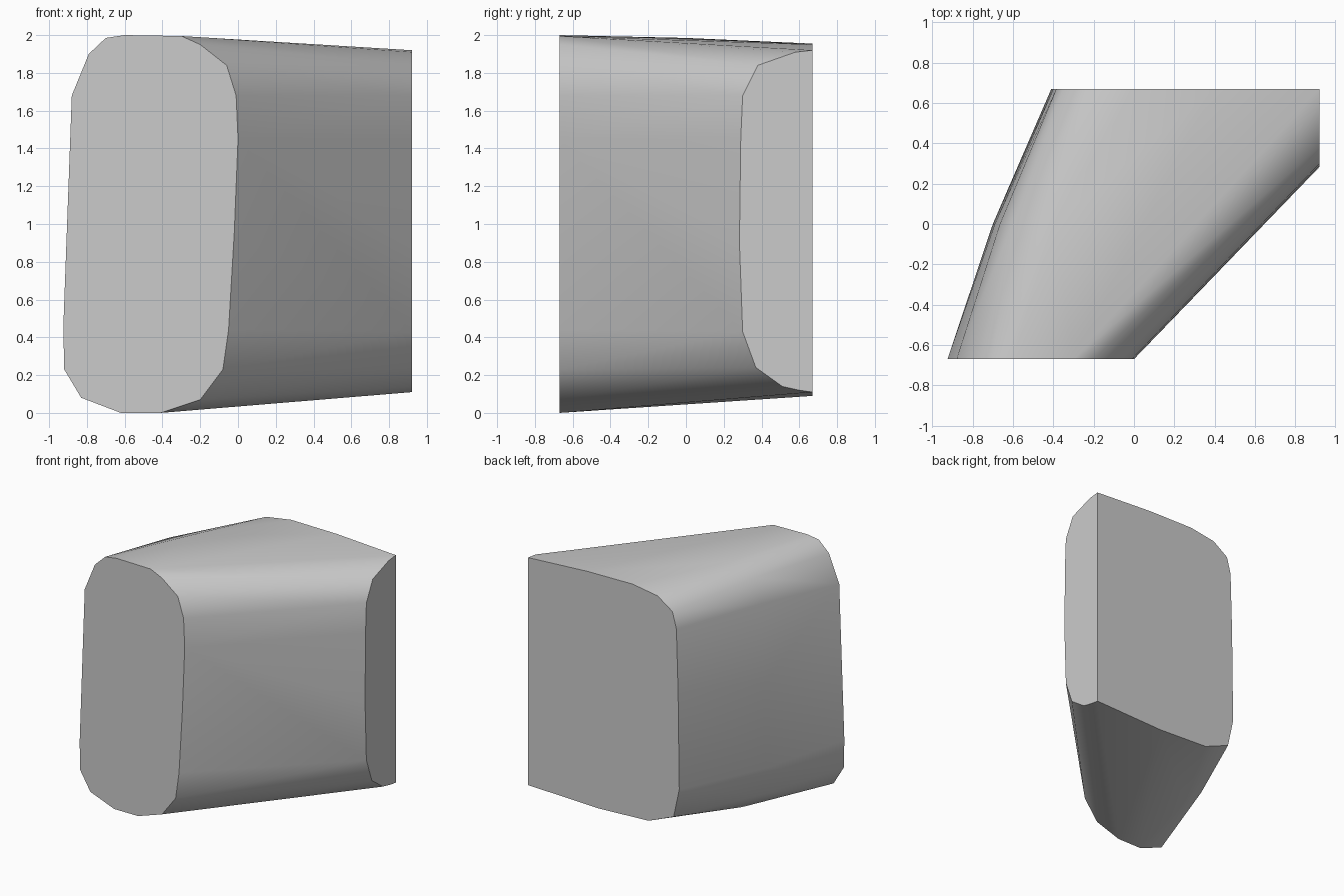
import bpy
import bmesh

if "Cube" in bpy.data.objects:
    bpy.data.objects.remove(bpy.data.objects["Cube"])

X_END, Y_END = 0.92, 0.67

# Single plain grey
grey = bpy.data.materials.new("plain grey")
grey.use_nodes = True
colour = (0.6, 0.6, 0.6, 1)
grey.diffuse_color = colour
grey.node_tree.nodes["Principled BSDF"].inputs["Base Color"].default_value = colour

# Rounded front end, as x and z
front = [(-0.88, 1.68), (-0.79, 1.9), (-0.7, 1.985), (-0.6, 2), (-0.3, 1.995),
         (-0.2, 1.95), (-0.06, 1.84), (-0.01, 1.68), (0, 1.45), (-0.02, 0.95),
         (-0.05, 0.44), (-0.08, 0.23), (-0.2, 0.07), (-0.41, 0), (-0.62, 0),
         (-0.83, 0.08), (-0.92, 0.23), (-0.925, 0.45)]
# Flat back, as x and z
back = [(X_END, 1.92), (0.4, 1.95), (0, 1.955), (-0.22, 1.92), (-0.35, 1.83),
        (-0.385, 1.7), (-0.4, 1.2), (-0.41, 0.43), (-0.36, 0.2), (-0.14, 0.11),
        (0.3, 0.09), (X_END, 0.11)]
# Flat side end, as y and z
side = [(0.58, 1.91), (0.38, 1.84), (0.3, 1.68), (0.29, 1.45), (0.283, 0.9),
        (0.3, 0.43), (0.37, 0.24), (0.51, 0.14), (0.6, 0.12)]
# Gentle outward bow halfway along the curved wall
bow = [(-0.4, 1.985), (-0.6, 1.91), (-0.665, 1.72), (-0.69, 1.1), (-0.7, 0.42),
       (-0.66, 0.2), (-0.5, 0.06)]

points = [(x, -Y_END, z) for x, z in front]
points += [(x, Y_END, z) for x, z in back]
points += [(X_END, y, z) for y, z in side]
points += [(x, 0, z) for x, z in bow]

# Stretch one convex skin over the profiles
bm = bmesh.new()
for p in points:
    bm.verts.new(p)
hull = bmesh.ops.convex_hull(bm, input=bm.verts)
loose = [v for v in bm.verts if not v.link_faces]
bmesh.ops.delete(bm, geom=loose, context="VERTS")
bmesh.ops.recalc_face_normals(bm, faces=bm.faces)
bmesh.ops.dissolve_limit(bm, angle_limit=0.005, verts=[], edges=bm.edges)


def is_cap(face):
    n = face.normal
    return n.y < -0.999 or n.y > 0.999 or n.x > 0.999


# Smooth walls meeting flat ends at crisp edges
for f in bm.faces:
    f.smooth = not is_cap(f)
for e in bm.edges:
    e.smooth = not any(is_cap(f) for f in e.link_faces)

mesh = bpy.data.meshes.new("tapered_block")
bm.to_mesh(mesh)
bm.free()
mesh.materials.append(grey)
block = bpy.data.objects.new("tapered_block", mesh)
bpy.context.collection.objects.link(block)
